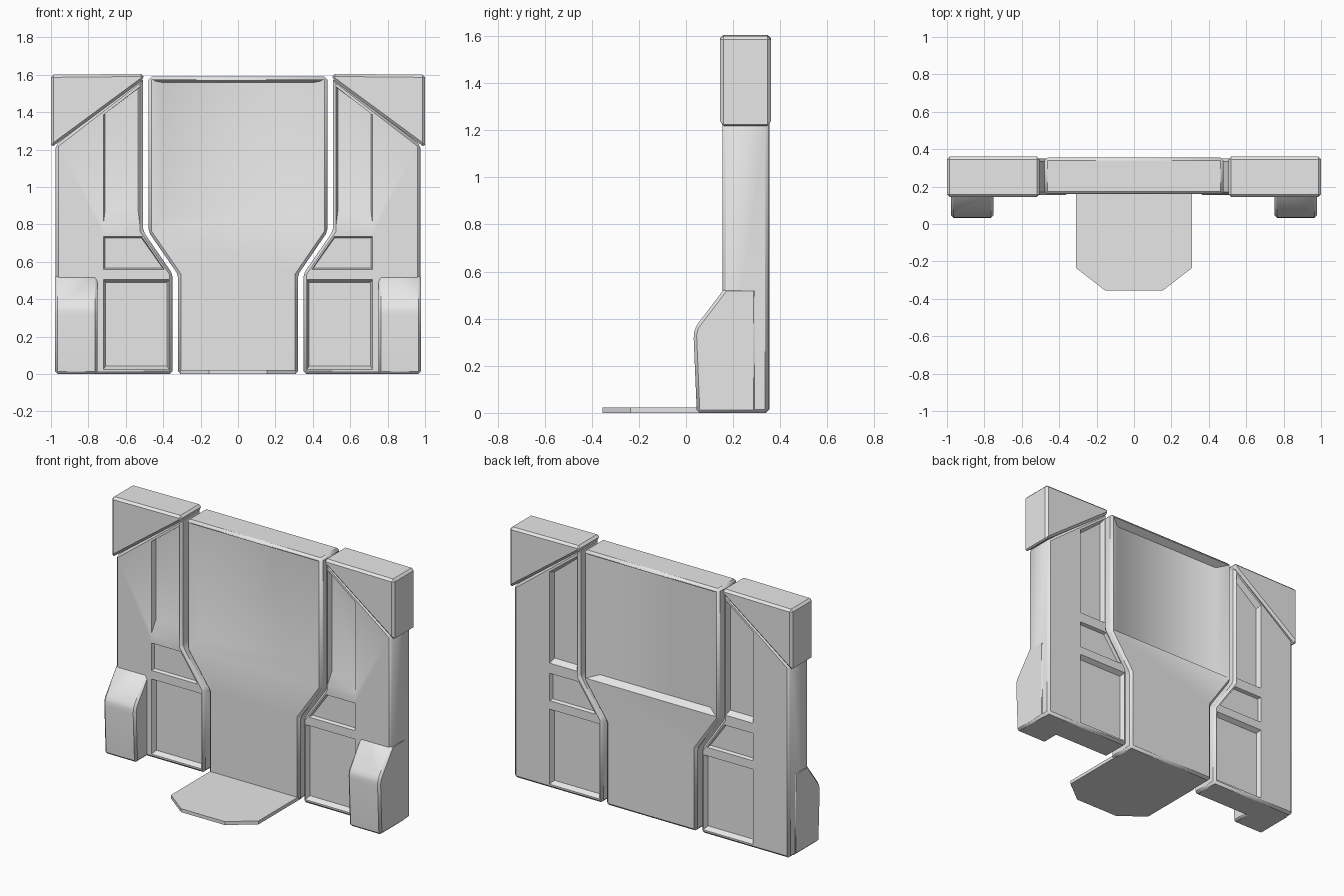
import bpy
import bmesh
from math import radians

cube = bpy.data.objects.get("Cube")
if cube:
    bpy.data.objects.remove(cube, do_unlink=True)

grey = bpy.data.materials.new("light_grey")
grey.use_nodes = True
grey.diffuse_color = (0.8, 0.8, 0.8, 1)
grey.node_tree.nodes["Principled BSDF"].inputs["Base Color"].default_value = (0.8, 0.8, 0.8, 1)


def loft(name, rings, bevel=0):
    """Closed solid through matching rings of points, with optional chamfers."""
    bm = bmesh.new()
    loops = [[bm.verts.new(p) for p in ring] for ring in rings]
    n = len(loops[0])
    for a, b in zip(loops, loops[1:]):
        for i in range(n):
            j = (i + 1) % n
            bm.faces.new((a[i], a[j], b[j], b[i]))
    bm.faces.new(loops[0])
    bm.faces.new(loops[-1])
    bmesh.ops.recalc_face_normals(bm, faces=bm.faces)
    if bevel:
        bmesh.ops.bevel(bm, geom=bm.edges[:], offset=bevel, segments=1,
                        affect='EDGES', clamp_overlap=True)
    mesh = bpy.data.meshes.new(name)
    bm.to_mesh(mesh)
    bm.free()
    mesh.materials.append(grey)
    obj = bpy.data.objects.new(name, mesh)
    bpy.context.collection.objects.link(obj)
    return obj


def upright(outline, y, side=1):
    return [(x * side, y, z) for x, z in outline]


def activate(obj):
    bpy.ops.object.select_all(action='DESELECT')
    obj.select_set(True)
    bpy.context.view_layer.objects.active = obj


def recess(obj, outline, face_y, floor_y, scale, lift=0, side=1):
    """Cut a pocket whose floor is a scaled copy of its opening."""
    xs, zs = zip(*outline)
    cx, cz = (min(xs) + max(xs)) / 2, (min(zs) + max(zs)) / 2
    floor = [(cx + (x - cx) * scale[0], cz + lift + (z - cz) * scale[1]) for x, z in outline]
    outside = face_y + (0.05 if face_y > floor_y else -0.05)
    cutter = loft("cutter", [upright(outline, outside, side), upright(outline, face_y, side),
                             upright(floor, floor_y, side)])
    cutter.hide_render = True
    mod = obj.modifiers.new("pocket", 'BOOLEAN')
    mod.operation = 'DIFFERENCE'
    mod.solver = 'EXACT'
    mod.object = cutter
    activate(obj)
    bpy.ops.object.modifier_apply(modifier=mod.name)
    bpy.data.objects.remove(cutter, do_unlink=True)


def smooth(obj):
    activate(obj)
    bpy.ops.object.shade_smooth_by_angle(angle=radians(38))


FRONT, BACK = 0.16, 0.355

# Central panel with a dished window on both faces
half = [(0.32, 0), (0.32, 0.53), (0.478, 0.76), (0.478, 1.59)]
outline = half + [(-x, z) for x, z in reversed(half)]
center = loft("center_panel", [upright(outline, FRONT), upright(outline, BACK)], 0.015)
window = [(-0.46, 0.775), (0.46, 0.775), (0.46, 1.57), (-0.46, 1.57)]
recess(center, window, FRONT, FRONT + 0.035, (0.88, 0.87), 0.04)
recess(center, window, BACK, BACK - 0.045, (0.85, 0.94))
smooth(center)

# Floor plate in front of the central panel
tip = [(0.31, 0.2), (0.31, -0.235), (0.155, -0.355)]
plan = tip + [(-x, y) for x, y in reversed(tip)]
loft("floor_plate", [[(x, y, z) for x, y in plan] for z in (0, 0.022)])

wing = [(0.35, 0), (0.975, 0), (0.975, 1.225), (0.508, 1.585), (0.508, 0.765), (0.35, 0.535)]
upper = [(0.525, 0.8), (0.72, 0.8), (0.72, 1.385), (0.525, 1.535)]
middle = [(0.395, 0.56), (0.72, 0.56), (0.72, 0.735), (0.515, 0.735)]
lower = [(0.368, 0.025), (0.72, 0.025), (0.72, 0.505), (0.368, 0.505)]
cap = [(0.505, 1.575), (1.0, 1.21), (1.0, 1.6), (0.505, 1.605)]
foot = [(0.3, 0), (0.3, 0.53), (0.165, 0.53), (0.04, 0.365), (0.032, 0.33), (0.046, 0)]

for side, label in ((1, "left"), (-1, "right")):
    # Side panel with three pockets on each face
    panel = loft(label + "_side_panel",
                 [upright(wing, FRONT - 0.005, side), upright(wing, BACK - 0.005, side)], 0.015)
    for face, inward in ((FRONT - 0.005, 1), (BACK - 0.005, -1)):
        if inward > 0:
            recess(panel, upper, face, face + 0.03, (0.9, 0.88), 0.035, side)
        else:
            recess(panel, upper, face, face - 0.035, (0.9, 0.94), 0, side)
        recess(panel, middle, face, face + 0.02 * inward, (0.95, 0.92), 0, side)
        recess(panel, lower, face, face + 0.03 * inward, (0.93, 0.93), 0, side)
    smooth(panel)

    # Triangular corner cap
    loft(label + "_corner_cap", [upright(cap, 0.145, side), upright(cap, 0.36, side)], 0.014)

    # Forward foot
    leg = loft(label + "_foot",
               [[(x * side, y, z) for y, z in foot] for x in (0.752, 0.978)], 0.013)
    smooth(leg)
